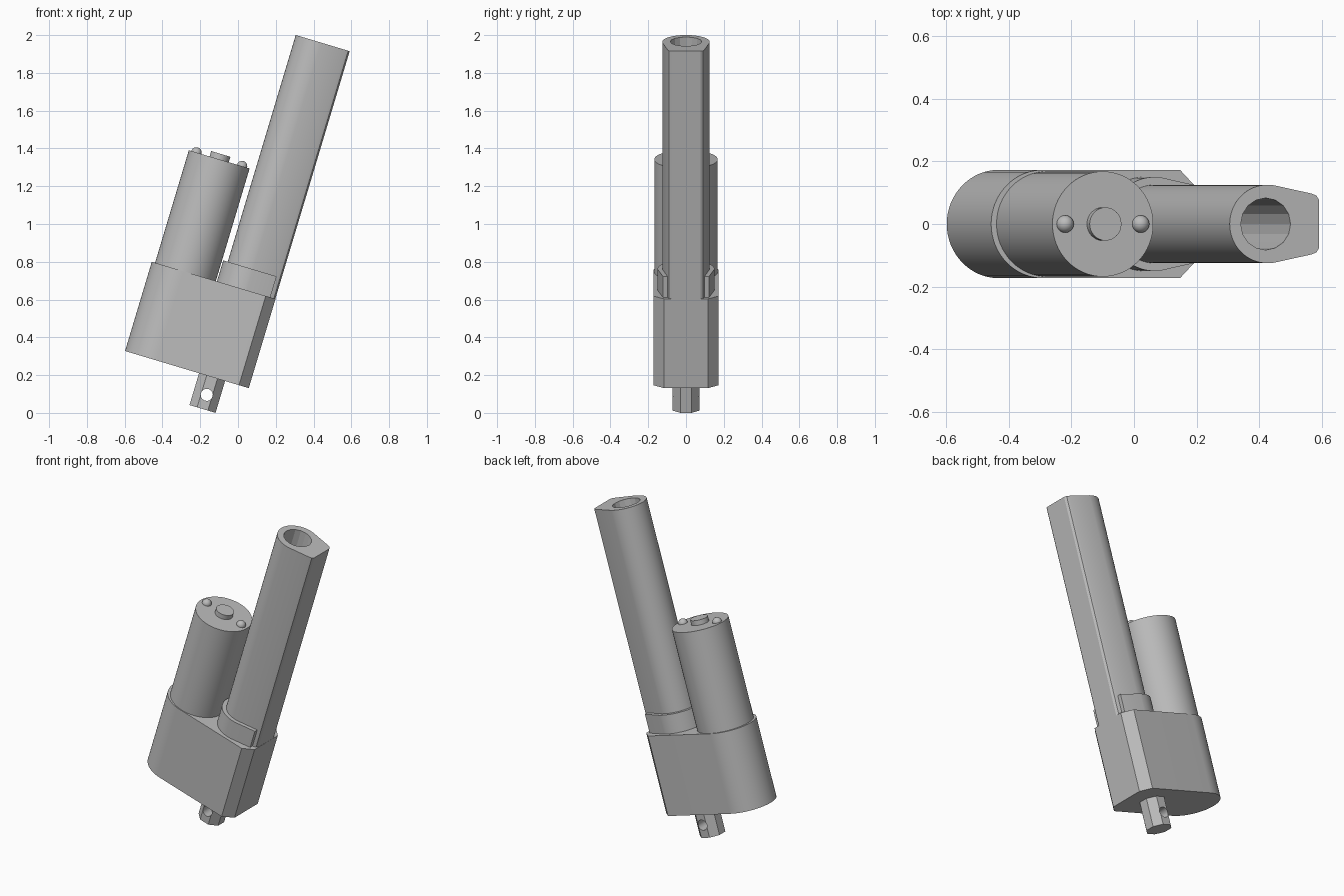
import bpy, bmesh, math
from mathutils import Matrix

cube = bpy.data.objects.get("Cube")
if cube:
    bpy.data.objects.remove(cube, do_unlink=True)

TILT = Matrix.Rotation(math.radians(16.7), 4, 'Y')

grey = bpy.data.materials.new("plain_grey")
grey.use_nodes = True
GREY = (0.5, 0.5, 0.5, 1)
grey.diffuse_color = GREY
grey.node_tree.nodes["Principled BSDF"].inputs["Base Color"].default_value = GREY


def finish(name, bm, smooth=True):
    """Turn a bmesh into a tilted, shaded object."""
    bmesh.ops.recalc_face_normals(bm, faces=bm.faces)
    mesh = bpy.data.meshes.new(name)
    bm.to_mesh(mesh)
    bm.free()
    mesh.materials.append(grey)
    obj = bpy.data.objects.new(name, mesh)
    bpy.context.collection.objects.link(obj)
    obj.matrix_world = TILT
    shade(obj, smooth)
    return obj


def shade(obj, smooth=True):
    bpy.ops.object.select_all(action='DESELECT')
    obj.select_set(True)
    bpy.context.view_layer.objects.active = obj
    if smooth:
        bpy.ops.object.shade_smooth_by_angle(angle=math.radians(20))


def prism(name, outline, bottom, top, smooth=True):
    """Extrude a closed outline along the actuator axis."""
    bm = bmesh.new()
    face = bm.faces.new([bm.verts.new((x, y, bottom)) for x, y in outline])
    new = bmesh.ops.extrude_face_region(bm, geom=[face])["geom"]
    bmesh.ops.translate(bm, vec=(0, 0, top - bottom),
                        verts=[v for v in new if isinstance(v, bmesh.types.BMVert)])
    return finish(name, bm, smooth)


def arc(cx, radius, start, end, steps):
    angles = [math.radians(start + (end - start) * i / steps) for i in range(steps + 1)]
    return [(cx + radius * math.cos(a), radius * math.sin(a)) for a in angles]


def circle(cx, radius, sides, turn=0):
    return arc(cx, radius, turn, turn + 360, sides)[:-1]


def rounded_end(cx, radius, side):
    """Half-round end on -x, joined to a mirrored side profile."""
    return arc(cx, radius, 90, 270, 32) + [(x, -y) for x, y in side] + side[::-1]


def cut(obj, cutter):
    mod = obj.modifiers.new("cut", 'BOOLEAN')
    mod.operation = 'DIFFERENCE'
    mod.solver = 'EXACT'
    mod.object = cutter
    cutter.hide_render = True
    bpy.context.view_layer.update()
    bpy.ops.object.select_all(action='DESELECT')
    obj.select_set(True)
    bpy.context.view_layer.objects.active = obj
    bpy.ops.object.modifier_apply(modifier=mod.name)
    bpy.data.objects.remove(cutter, do_unlink=True)
    shade(obj)


# Gear housing: round motor end, chamfered tube end
prism("gear_housing", rounded_end(-0.494, 0.173, [(-0.037, 0.173), (0.017, 0.117)]),
      0.142, 0.635)

# Motor can with shaft boss and two domed rivets
MOTOR_X, MOTOR_TOP = -0.481, 1.257
prism("motor_can", circle(MOTOR_X, 0.168, 64), 0.62, MOTOR_TOP)
prism("motor_boss", circle(MOTOR_X, 0.053, 32), MOTOR_TOP - 0.01, MOTOR_TOP + 0.03)
for side, label in ((-1, "right"), (1, "left")):
    bm = bmesh.new()
    bmesh.ops.create_uvsphere(bm, u_segments=20, v_segments=12, radius=0.028)
    bmesh.ops.translate(bm, vec=(MOTOR_X + side * 0.126, 0, MOTOR_TOP), verts=bm.verts)
    finish(label + "_motor_rivet", bm)

# Outer tube: round inner side tapering to a flat outer side, with a deep bore
TUBE_X = -0.157
tube = prism("outer_tube", rounded_end(TUBE_X, 0.125, [
    (-0.141, 0.125), (-0.008, 0.097), (0.008, 0.09), (0.016, 0.076)]), 0.625, 2.004)
cut(tube, prism("bore_cutter", circle(-0.162, 0.083, 16), 0.78, 2.1))

# Collar hugging the tube foot, open on the flat side
prism("tube_collar", rounded_end(TUBE_X, 0.15, [(-0.141, 0.15), (-0.012, 0.122)]),
      0.62, 0.751)

# Eight-sided mounting rod with a cross pin hole
ROD_X = -0.186
rod = prism("mounting_rod", circle(ROD_X, 0.078, 8, 22.5), -0.034, 0.16, False)
pin = bmesh.new()
bmesh.ops.create_cone(pin, cap_ends=True, segments=24, radius1=0.032, radius2=0.032, depth=0.4,
                      matrix=Matrix.Translation((ROD_X, 0, 0.044)) @ Matrix.Rotation(math.pi / 2, 4, 'X'))
cut(rod, finish("pin_cutter", pin))
